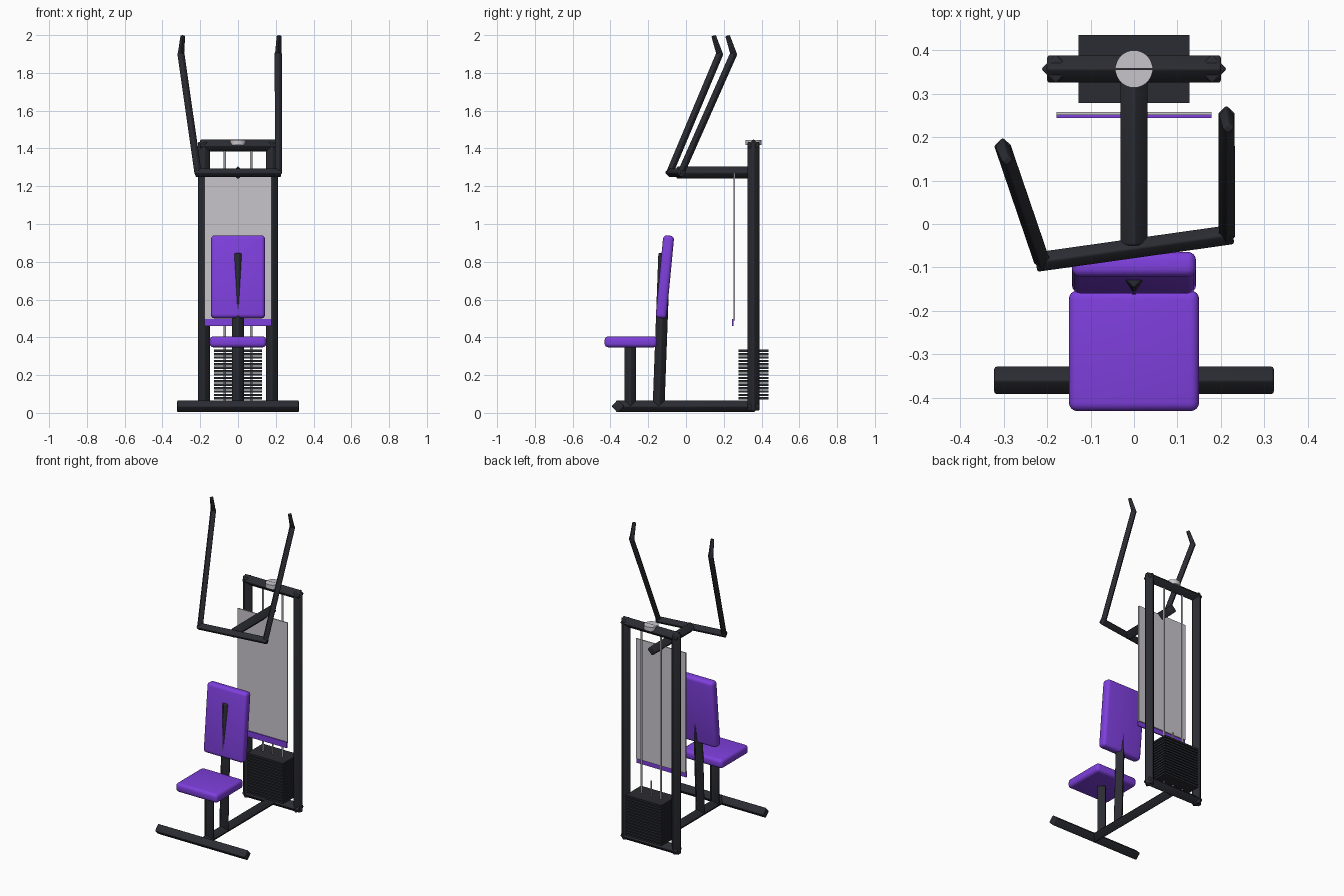
import bpy, bmesh, math
from mathutils import Vector, Matrix

if "Cube" in bpy.data.objects:
    bpy.data.objects.remove(bpy.data.objects["Cube"])


def material(name, color):
    m = bpy.data.materials.new(name)
    m.use_nodes = True
    m.diffuse_color = (*color, 1)
    m.node_tree.nodes["Principled BSDF"].inputs["Base Color"].default_value = (*color, 1)
    return m


DARK = material("charcoal steel", (0.024, 0.025, 0.032))
PURPLE = material("purple vinyl", (0.21, 0.05, 0.72))
GREY = material("light grey metal", (0.58, 0.56, 0.60))


def finish(name, bm, mat, matrix, bevel=0.0, segments=3):
    """Bevel, place and smooth a mesh, then link it as an object."""
    if bevel:
        sharp = [e for e in bm.edges if e.calc_face_angle(0) > math.radians(40)]
        bmesh.ops.bevel(bm, geom=sharp, offset=bevel, segments=segments,
                        profile=0.5, affect='EDGES', clamp_overlap=True)
    bm.transform(matrix)
    bmesh.ops.recalc_face_normals(bm, faces=bm.faces[:])
    mesh = bpy.data.meshes.new(name)
    bm.to_mesh(mesh)
    bm.free()
    mesh.materials.append(mat)
    obj = bpy.data.objects.new(name, mesh)
    bpy.context.collection.objects.link(obj)
    bpy.ops.object.select_all(action='DESELECT')
    obj.select_set(True)
    bpy.context.view_layer.objects.active = obj
    bpy.ops.object.shade_smooth_by_angle(angle=math.radians(40))
    return obj


def tube(name, start, end, r, r_end=None, sides=4, mat=DARK, bevel=0.006):
    """Straight prism between two points; four sides give a square tube on edge."""
    a, b = Vector(start), Vector(end)
    d = (b - a).normalized()
    side = Vector((1, 0, 0)) if abs(d.z) > 0.8 else d.cross(Vector((0, 0, 1)))
    up = d.cross(side).normalized()
    side = up.cross(d)
    turn = Matrix((side, up, d)).transposed().to_4x4()
    bm = bmesh.new()
    bmesh.ops.create_cone(bm, cap_ends=True, segments=sides, radius1=r,
                          radius2=r_end or r, depth=(b - a).length)
    return finish(name, bm, mat, Matrix.Translation((a + b) / 2) @ turn, bevel)


def box(name, center, size, mat, bevel=0.0, tilt=0.0):
    bm = bmesh.new()
    bmesh.ops.create_cube(bm, size=1)
    bm.transform(Matrix.Diagonal((*size, 1)))
    place = Matrix.Translation(center) @ Matrix.Rotation(tilt, 4, 'X')
    return finish(name, bm, mat, place, bevel, 4)


# Base frame
R = 0.034
BACK = 0.357
tube("front_foot", (-0.322, -0.36, 0.035), (0.322, -0.36, 0.035), R)
tube("base_spine", (0, -0.37, 0.035), (0, BACK, 0.035), R)
tube("rear_bottom_bar", (-0.2, BACK, 0.035), (0.2, BACK, 0.035), R)

# Rear upright frame
for label, s in (("left", 1), ("right", -1)):
    tube(label + "_upright", (s * 0.18, BACK, 0.012), (s * 0.18, BACK, 1.435), R)
tube("top_bar", (-0.2, BACK, 1.415), (0.2, BACK, 1.415), R)
tube("pulley", (0, BACK, 1.419), (0, BACK, 1.446), 0.043, sides=32, mat=GREY, bevel=0)

# Weight stack with guide rods
PLATES = 15
for i in range(PLATES):
    z = 0.077 + i * 0.018
    box(f"weight_plate_{i + 1}", (0, BACK, z), (0.256, 0.157, 0.012), DARK)
for label, s in (("left", 1), ("right", -1)):
    tube(label + "_guide_rod", (s * 0.07, BACK, 0.05), (s * 0.07, BACK, 1.4),
         0.006, sides=12, mat=GREY, bevel=0)
tube("selector_rod", (0, BACK, 0.05), (0, BACK, 0.43), 0.005, sides=12, mat=GREY, bevel=0)

# Shield panel with its coloured lower trim
box("shield_panel", (0, 0.255, 0.88), (0.357, 0.007, 0.78), GREY)
box("shield_trim", (0, 0.248, 0.479), (0.357, 0.007, 0.038), PURPLE)

# Seat and backrest
tube("seat_post", (0, -0.295, 0.035), (0, -0.295, 0.347), R)
box("seat_cushion", (0, -0.292, 0.376), (0.3, 0.278, 0.058), PURPLE, 0.02)
tube("backrest_post", (0, -0.145, 0.035), (0, -0.115, 0.845), R)
box("backrest_cushion", (0, -0.112, 0.72), (0.286, 0.058, 0.44), PURPLE, 0.02,
    tilt=-math.atan2(0.042, 0.44))

# Press arm, cross bar and bent handles
HZ = 1.272
tube("press_arm", (0, -0.05, HZ), (0, 0.35, HZ), R)
left_base, right_base = Vector((0.214, -0.026, HZ)), Vector((-0.212, -0.086, HZ))
along = (left_base - right_base).normalized() * 0.014
tube("cross_bar", right_base - along, left_base + along, 0.025)
handles = (
    ("left", left_base, Vector((0.213, 0.252, 1.9)), Vector((0.217, 0.22, 1.997))),
    ("right", right_base, Vector((-0.302, 0.178, 1.9)), Vector((-0.292, 0.146, 1.997))),
)
for label, base, elbow, tip in handles:
    d = (elbow - base).normalized() * 0.008
    tube(label + "_handle", base - d, elbow + d, 0.021, bevel=0.005)
    g = (tip - elbow).normalized() * 0.008
    tube(label + "_grip", elbow - g, tip, 0.019, r_end=0.014, bevel=0.004)
